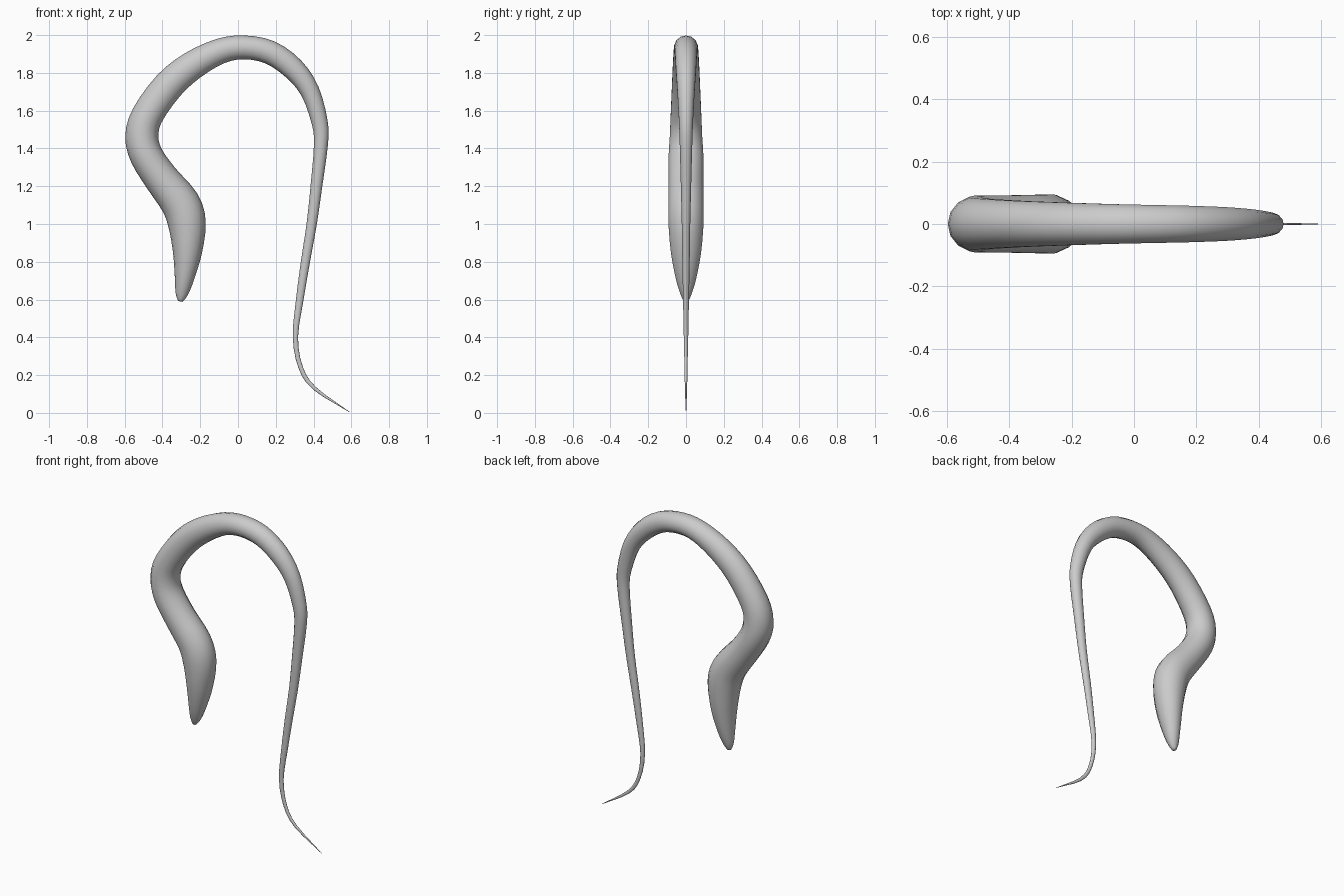
import bpy, bmesh, math
from mathutils import Vector

if "Cube" in bpy.data.objects:
    bpy.data.objects.remove(bpy.data.objects["Cube"])

# Body stations from snout to tail tip: x, z, in-plane radius, y radius
STATIONS = [
    (-.305, .59, .012, .012), (-.298, .63, .033, .03), (-.284, .71, .051, .055),
    (-.268, .85, .077, .082), (-.270, 1.0, .100, .095), (-.305, 1.11, .103, .096),
    (-.405, 1.24, .092, .094), (-.484, 1.36, .088, .094), (-.509, 1.463, .088, .088),
    (-.48, 1.575, .084, .083), (-.368, 1.732, .082, .076), (-.24, 1.84, .076, .071),
    (-.092, 1.916, .067, .066), (.035, 1.935, .063, .063), (.17, 1.908, .063, .060),
    (.292, 1.823, .060, .055), (.38, 1.705, .051, .047), (.432, 1.54, .043, .038),
    (.439, 1.42, .037, .034), (.415, 1.2, .031, .028), (.39, 1.0, .027, .023),
    (.357, .8, .024, .020), (.327, .6, .020, .016), (.304, .4, .014, .012),
    (.332, .24, .012, .008), (.405, .13, .010, .006), (.59, .005, .001, .001),
]
SIDES, STEPS = 14, 3


def smooth_path(points, steps):
    """Catmull-Rom interpolation through all stations."""
    p = [Vector(v) for v in points]
    p = [p[0] * 2 - p[1]] + p + [p[-1] * 2 - p[-2]]
    out = []
    for i in range(1, len(p) - 2):
        a, b, c, d = p[i - 1:i + 3]
        for k in range(steps):
            t = k / steps
            out.append((b * 2 + (c - a) * t + (a * 2 - b * 5 + c * 4 - d) * t * t
                        + (b * 3 - a - c * 3 + d) * t ** 3) / 2)
    return out + [p[-2]]


# Sweep elliptical rings along the curve
path = smooth_path(STATIONS, STEPS)
bm = bmesh.new()
rings = []
for i, s in enumerate(path):
    t = path[min(i + 1, len(path) - 1)] - path[max(i - 1, 0)]
    normal = Vector((t[1], 0, -t[0])).normalized()
    ring = []
    for k in range(SIDES):
        a = math.tau * k / SIDES
        ring.append(bm.verts.new(Vector((s[0], 0, s[1])) + normal * s[2] * math.cos(a)
                                 + Vector((0, s[3] * math.sin(a), 0))))
    rings.append(ring)
for r, q in zip(rings, rings[1:]):
    for k in range(SIDES):
        n = (k + 1) % SIDES
        bm.faces.new((r[k], r[n], q[n], q[k]))
bm.faces.new(rings[0])
bm.faces.new(rings[-1])
bmesh.ops.recalc_face_normals(bm, faces=bm.faces)
for f in bm.faces:
    f.smooth = True

mesh = bpy.data.meshes.new("serpent_body")
bm.to_mesh(mesh)
bm.free()
body = bpy.data.objects.new("serpent_body", mesh)
bpy.context.collection.objects.link(body)
